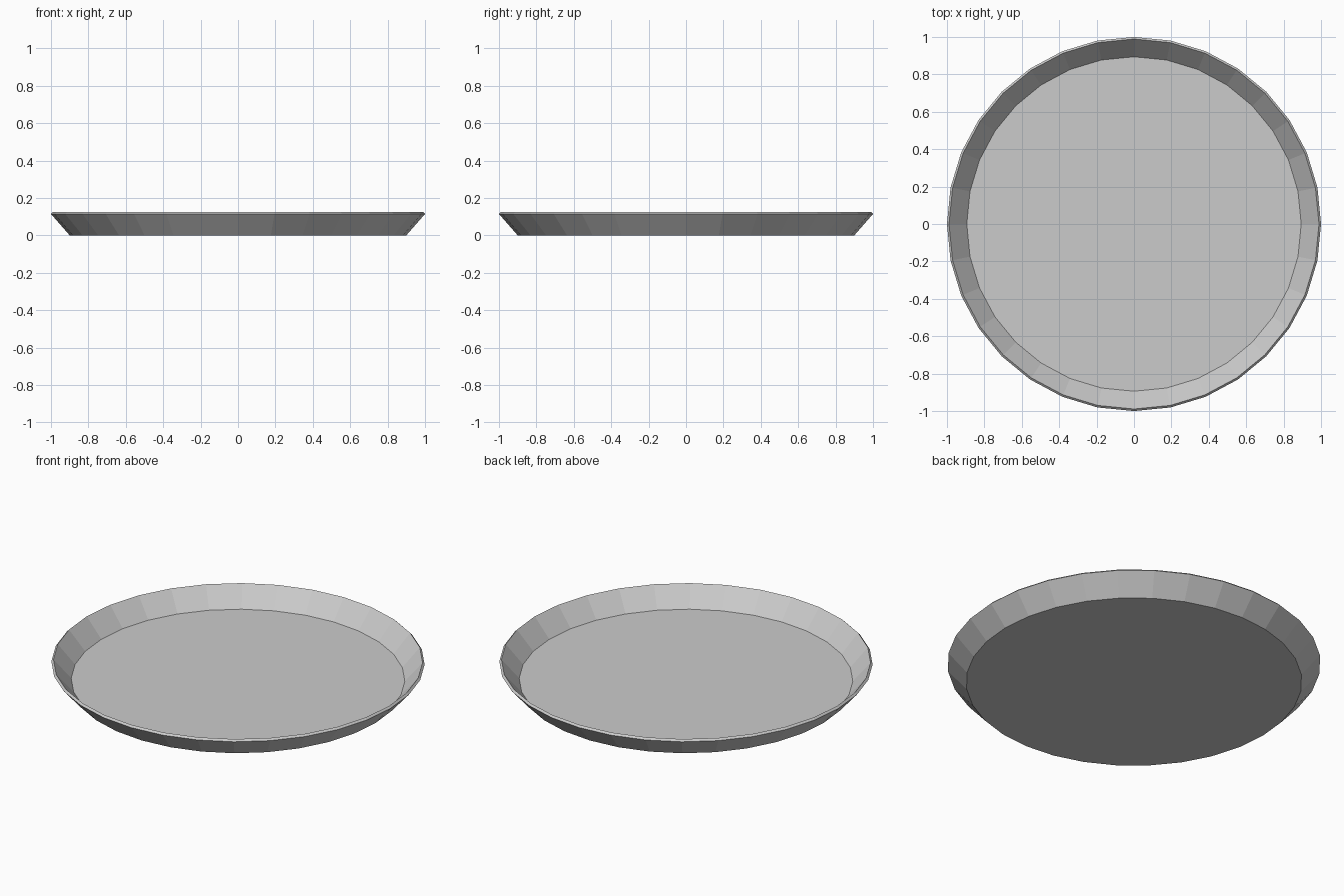
import bpy, bmesh
from math import sin, cos, tau

if "Cube" in bpy.data.objects:
    bpy.data.objects.remove(bpy.data.objects["Cube"])

SIDES = 32
# Cross-section (radius, height): underside edge, outer lip, inner lip, floor edge
PROFILE = [(0.90, 0.0), (1.0, 0.114), (0.989, 0.125), (0.894, 0.015)]

bm = bmesh.new()
rings = [[bm.verts.new((r * cos(tau * i / SIDES), r * sin(tau * i / SIDES), z))
          for i in range(SIDES)] for r, z in PROFILE]

# Sloped wall, outside over the lip to inside
for a, b in zip(rings, rings[1:]):
    for i in range(SIDES):
        j = (i + 1) % SIDES
        bm.faces.new((a[i], a[j], b[j], b[i]))

# Underside and floor
bm.faces.new(rings[0][::-1])
bm.faces.new(rings[-1])
bmesh.ops.recalc_face_normals(bm, faces=bm.faces[:])

mesh = bpy.data.meshes.new("round_tray")
bm.to_mesh(mesh)
bm.free()
bpy.context.collection.objects.link(bpy.data.objects.new("round_tray", mesh))
